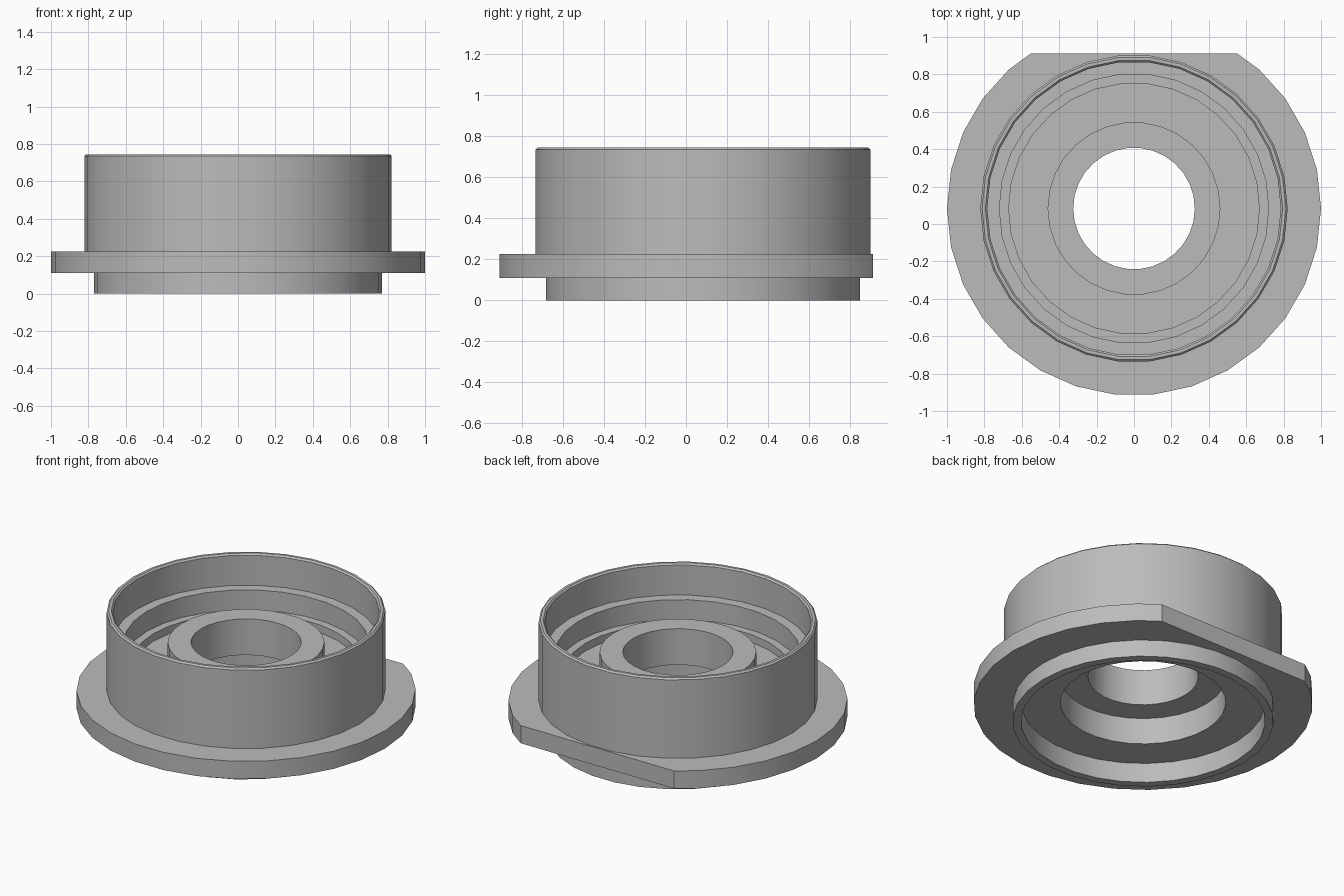
import bpy
import bmesh
import math

cube = bpy.data.objects.get("Cube")
if cube:
    bpy.data.objects.remove(cube, do_unlink=True)

SIDES = 30
CENTRE_Y = 0.083   # axis of the turned shape
FLAT = 0.829       # distance of the flange flat from the axis

grey = bpy.data.materials.new("plain_grey")
grey.use_nodes = True
colour = (0.5, 0.5, 0.5, 1)
grey.diffuse_color = colour
grey.node_tree.nodes["Principled BSDF"].inputs["Base Color"].default_value = colour

# Closed section of the housing as (radius, height)
lower_collar = [(0.72, 0), (0.77, 0), (0.77, 0.11)]
flange = [(1, 0.11), (1, 0.225)]
outer_wall = [(0.822, 0.225), (0.822, 0.735), (0.812, 0.745)]
inner_steps = [(0.795, 0.745), (0.785, 0.735), (0.785, 0.54),
               (0.72, 0.54), (0.72, 0.41), (0.67, 0.41), (0.67, 0.36)]
hub = [(0.462, 0.36), (0.462, 0.535), (0.325, 0.535), (0.325, 0.3)]
underside = [(0.488, 0.3), (0.488, 0.128), (0.72, 0.128)]
section = lower_collar + flange + outer_wall + inner_steps + hub + underside

# Turn the section around the axis
bm = bmesh.new()
rings = []
for r, z in section:
    angles = [math.tau * i / SIDES for i in range(SIDES)]
    rings.append([bm.verts.new((r * math.cos(a), r * math.sin(a), z)) for a in angles])
for k, ring in enumerate(rings):
    after = rings[(k + 1) % len(rings)]
    for i in range(SIDES):
        j = (i + 1) % SIDES
        bm.faces.new((ring[i], ring[j], after[j], after[i]))

# Cut the flat on the back of the flange and close it
cut = bmesh.ops.bisect_plane(bm, geom=bm.verts[:] + bm.edges[:] + bm.faces[:],
                             plane_co=(0, FLAT, 0), plane_no=(0, 1, 0),
                             clear_outer=True)
edges = [e for e in cut["geom_cut"] if isinstance(e, bmesh.types.BMEdge)]
bmesh.ops.holes_fill(bm, edges=edges, sides=0)
bmesh.ops.translate(bm, verts=bm.verts[:], vec=(0, CENTRE_Y, 0))
bmesh.ops.recalc_face_normals(bm, faces=bm.faces[:])

mesh = bpy.data.meshes.new("flanged_housing")
bm.to_mesh(mesh)
bm.free()
mesh.materials.append(grey)
housing = bpy.data.objects.new("flanged_housing", mesh)
bpy.context.collection.objects.link(housing)

# Smooth round walls, sharp rims
bpy.ops.object.select_all(action="DESELECT")
housing.select_set(True)
bpy.context.view_layer.objects.active = housing
bpy.ops.object.shade_smooth_by_angle(angle=math.radians(25))
